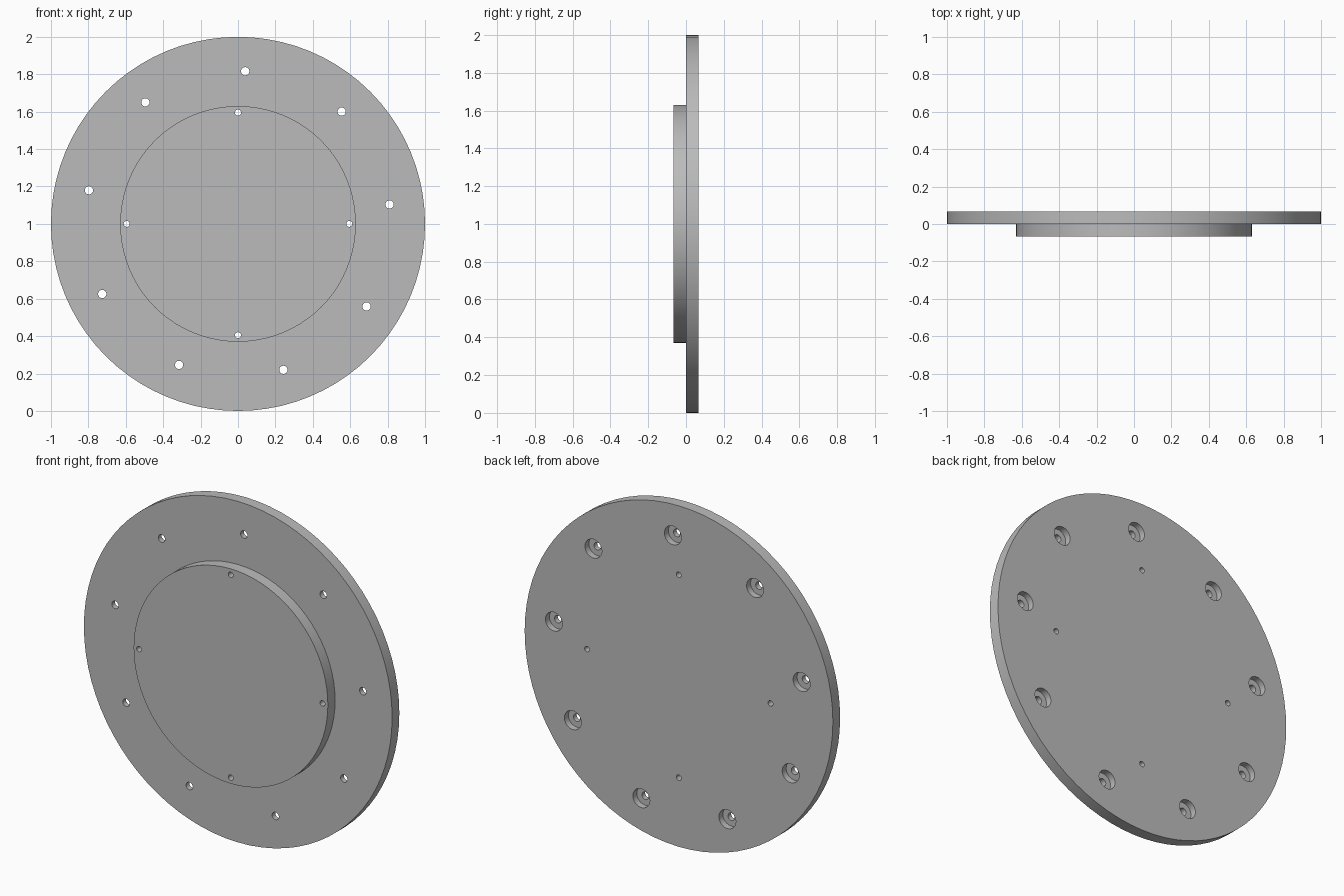
import bpy, bmesh, math
from mathutils import Matrix, Vector

cube = bpy.data.objects.get("Cube")
if cube:
    bpy.data.objects.remove(cube, do_unlink=True)

HALF = 0.067                 # half of the total depth
CENTRE = Vector((0, 0, 1))   # the disc stands upright, its axis along y

grey = bpy.data.materials.new("plain_grey")
grey.use_nodes = True
grey.diffuse_color = (0.5, 0.5, 0.5, 1)
grey.node_tree.nodes["Principled BSDF"].inputs["Base Color"].default_value = grey.diffuse_color


def make_object(name, bm):
    bmesh.ops.recalc_face_normals(bm, faces=bm.faces)
    mesh = bpy.data.meshes.new(name)
    bm.to_mesh(mesh)
    bm.free()
    mesh.materials.append(grey)
    obj = bpy.data.objects.new(name, mesh)
    bpy.context.collection.objects.link(obj)
    return obj


def lathe(name, profile, steps):
    """Spin a (radius, y) profile around the disc axis."""
    bm = bmesh.new()
    verts = [bm.verts.new(CENTRE + Vector((r, y, 0))) for r, y in profile]
    edges = [bm.edges.new(pair) for pair in zip(verts, verts[1:])]
    bmesh.ops.spin(bm, geom=verts + edges, cent=CENTRE, axis=(0, 1, 0),
                   angle=math.tau, steps=steps)
    bmesh.ops.remove_doubles(bm, verts=bm.verts, dist=1e-4)
    bmesh.ops.dissolve_limit(bm, angle_limit=math.radians(1),
                             verts=bm.verts, edges=bm.edges)
    return make_object(name, bm)


def cut_ring(target, name, count, ring, start, radius, y0, y1):
    """Cut a ring of round holes running from y0 to y1."""
    bm = bmesh.new()
    for i in range(count):
        a = math.radians(start) + math.tau * i / count
        spot = CENTRE + Vector((ring * math.cos(a), (y0 + y1) / 2, ring * math.sin(a)))
        bmesh.ops.create_cone(bm, cap_ends=True, segments=32, radius1=radius,
                              radius2=radius, depth=y1 - y0,
                              matrix=Matrix.Translation(spot) @ Matrix.Rotation(math.pi / 2, 4, 'X'))
    cutter = make_object(name, bm)
    cutter.hide_render = True
    mod = target.modifiers.new(name, 'BOOLEAN')
    mod.operation = 'DIFFERENCE'
    mod.solver = 'EXACT'
    mod.object = cutter
    bpy.context.view_layer.objects.active = target
    bpy.ops.object.modifier_apply(modifier=mod.name)
    bpy.data.objects.remove(cutter, do_unlink=True)


# Wide plate with a raised round hub on the front
plate = lathe("flanged_plate", [(0, -HALF), (0.63, -HALF), (0.63, 0), (1, 0),
                                (1, HALF), (0, HALF)], 80)

# Nine bolt holes, counterbored from the back
cut_ring(plate, "bolt_holes", 9, 0.817, 7.3, 0.022, -0.2, 0.2)
cut_ring(plate, "counterbores", 9, 0.817, 7.3, 0.055, 0.03, 0.2)

# Four small pin holes near the hub rim
cut_ring(plate, "pin_holes", 4, 0.595, 0, 0.016, -0.2, 0.2)

# Smooth rims and bores, crisp edges
bpy.ops.object.select_all(action='DESELECT')
plate.select_set(True)
bpy.context.view_layer.objects.active = plate
bpy.ops.object.shade_smooth_by_angle(angle=math.radians(30))
